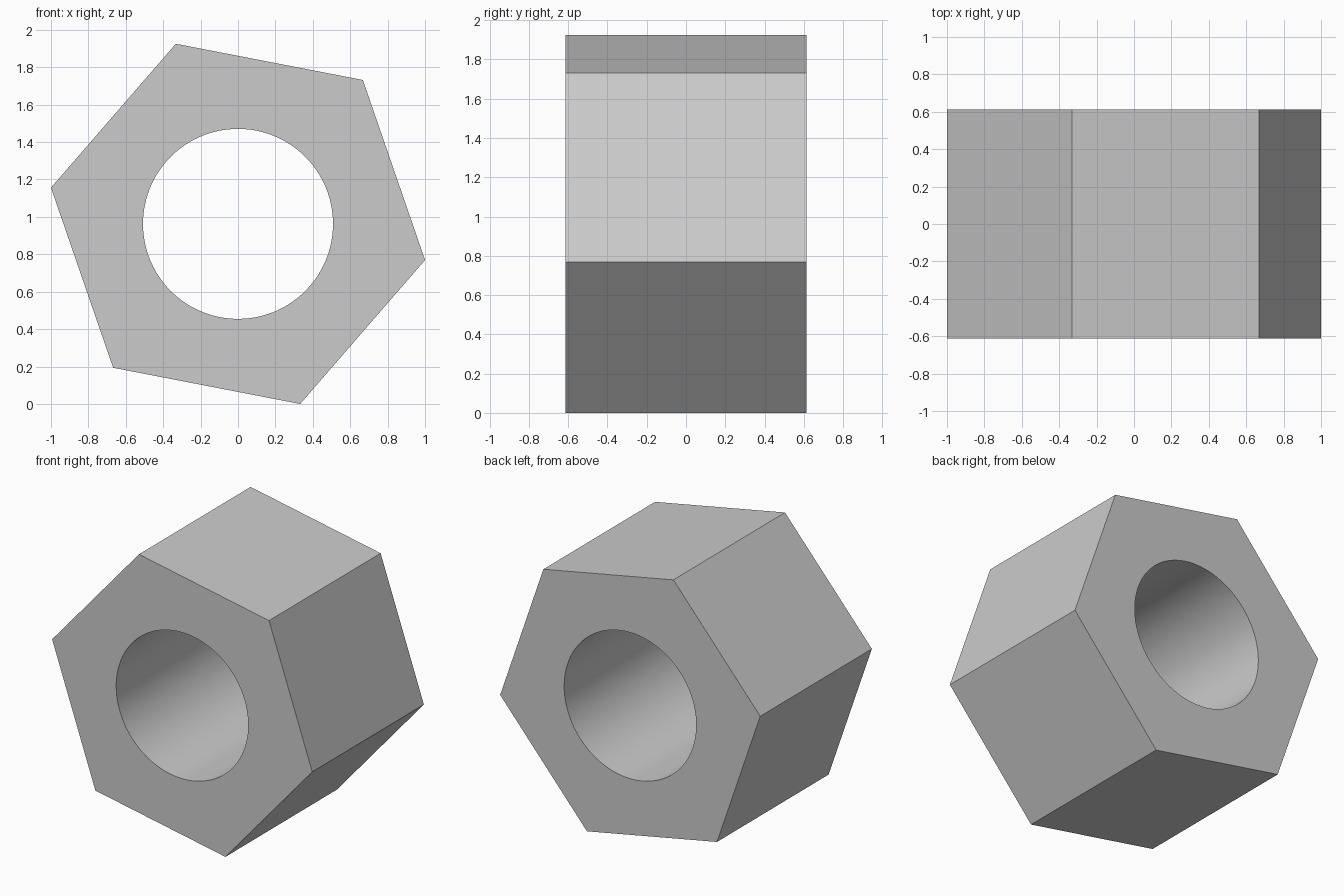
import bpy, bmesh
from math import cos, sin, radians, tau

if "Cube" in bpy.data.objects:
    bpy.data.objects.remove(bpy.data.objects["Cube"])

SIDES, ARC = 6, 16            # hexagon sides, hole segments per side
OUTER, HOLE = 1.0186, 0.508   # corner radius, hole radius
HALF, CENTRE_Z = 0.613, 0.9627
START = radians(-10.95)       # tilt of the first corner

bm = bmesh.new()


def ring(radius, count, y):
    angles = [START + tau * i / count for i in range(count)]
    return [bm.verts.new((radius * cos(a), y, CENTRE_Z + radius * sin(a))) for a in angles]


def walls(a, b, smooth):
    n = len(a)
    for i in range(n):
        j = (i + 1) % n
        bm.faces.new((a[i], a[j], b[j], b[i])).smooth = smooth


# Hexagon corners and hole rims, front and back
outer = [ring(OUTER, SIDES, y) for y in (-HALF, HALF)]
inner = [ring(HOLE, SIDES * ARC, y) for y in (-HALF, HALF)]

# Flat outer sides and smooth bore
walls(*outer, False)
walls(*inner, True)

# End caps, one sector per hexagon side
for corners, rim in zip(outer, inner):
    for i in range(SIDES):
        arc = [rim[(i * ARC + k) % len(rim)] for k in range(ARC + 1)]
        bm.faces.new([corners[i], corners[(i + 1) % SIDES]] + arc[::-1])

bmesh.ops.recalc_face_normals(bm, faces=bm.faces[:])
for e in bm.edges:
    e.smooth = e.calc_face_angle(0) < radians(30)

mesh = bpy.data.meshes.new("hex_nut")
bm.to_mesh(mesh)
bm.free()
bpy.context.collection.objects.link(bpy.data.objects.new("hex_nut", mesh))
